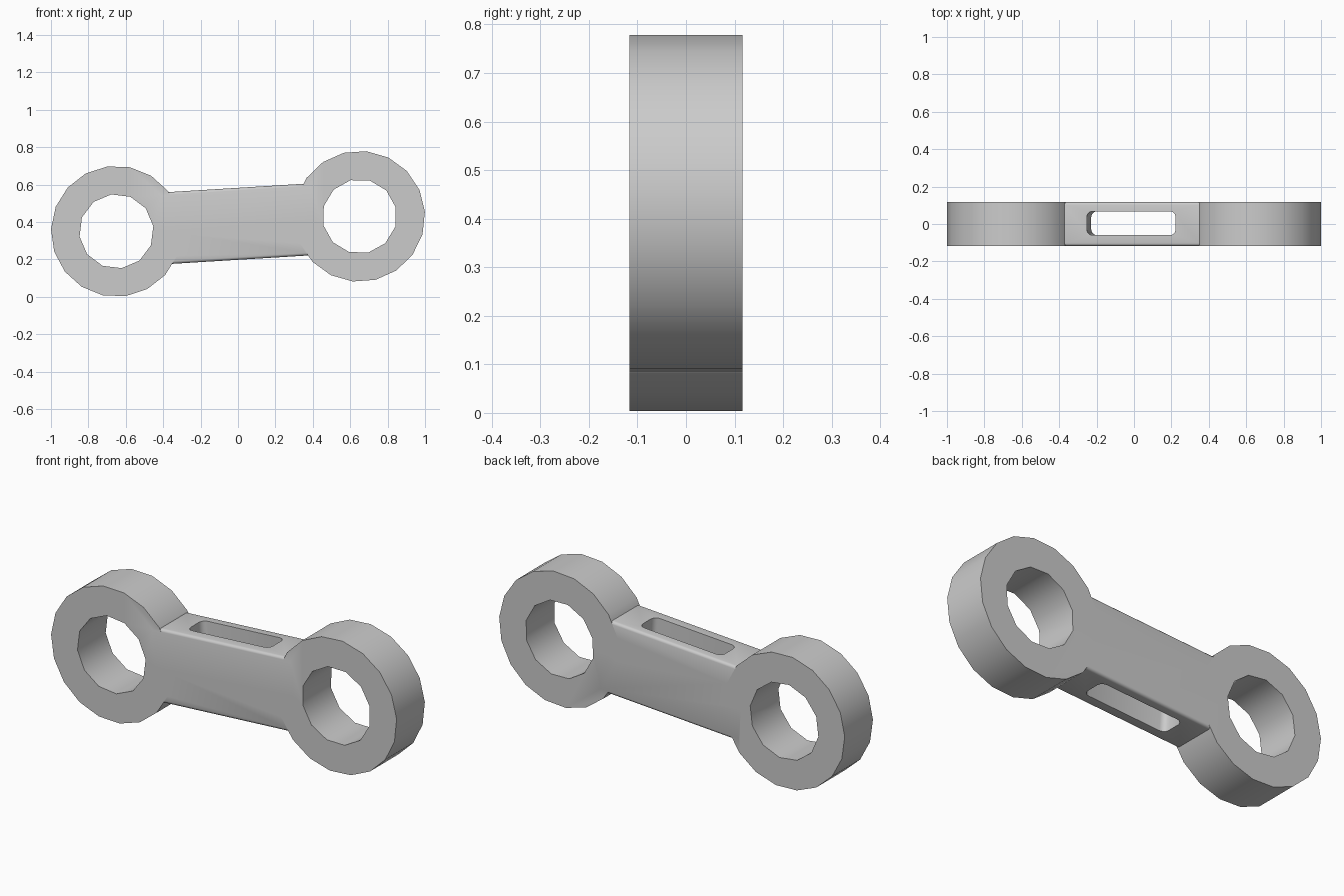
import bpy, bmesh
from math import radians, atan2
from mathutils import Matrix, Vector

if "Cube" in bpy.data.objects:
    bpy.data.objects.remove(bpy.data.objects["Cube"])

THICK = 0.233
ENDS = [(-0.65, 0.35, 8), (0.65, 0.43, 14)]      # x, z, spin in degrees
MID = Vector((0, 0, 0.39))
TILT = Matrix.Translation(MID) @ Matrix.Rotation(-atan2(0.08, 1.3), 4, 'Y')


def finish(name, bm):
    mesh = bpy.data.meshes.new(name)
    bm.to_mesh(mesh)
    bm.free()
    ob = bpy.data.objects.new(name, mesh)
    bpy.context.collection.objects.link(ob)
    return ob


def disc(name, x, z, spin, radius, depth, sides):
    bm = bmesh.new()
    bmesh.ops.create_cone(bm, cap_ends=True, segments=sides, radius1=radius,
                          radius2=radius, depth=depth)
    bm.transform(Matrix.Translation((x, 0, z)) @ Matrix.Rotation(radians(90), 4, 'X')
                 @ Matrix.Rotation(radians(spin), 4, 'Z'))
    return finish(name, bm)


def rounded_box(name, size, axis, radius, shift=(0, 0, 0)):
    # box on the tilted link axis, with the edges along one axis rounded
    bm = bmesh.new()
    bmesh.ops.create_cube(bm, size=1)
    bm.transform(Matrix.Diagonal((*size, 1)))
    edges = [e for e in bm.edges
             if abs((e.verts[0].co - e.verts[1].co)[axis]) > 1e-4]
    bmesh.ops.bevel(bm, geom=edges, offset=radius, segments=3, profile=0.5,
                    affect='EDGES')
    bm.transform(TILT @ Matrix.Translation(shift))
    return finish(name, bm)


def combine(target, tool, operation):
    mod = target.modifiers.new(operation.title(), 'BOOLEAN')
    mod.operation, mod.solver, mod.object = operation, 'EXACT', tool
    bpy.context.view_layer.objects.active = target
    bpy.ops.object.modifier_apply(modifier=mod.name)
    bpy.data.objects.remove(tool)


# Connecting bar with rounded long edges
link = rounded_box("link_arm", (0.80, THICK, 0.384), 0, 0.014)

# Round ends, then their through holes
for x, z, spin in ENDS:
    combine(link, disc("end_boss", x, z, spin, 0.35, THICK, 18), 'UNION')
for x, z, spin in ENDS:
    combine(link, disc("hole_cutter", x, z, spin, 0.199, 1, 12), 'DIFFERENCE')

# Slot running through the bar from top to bottom
combine(link, rounded_box("slot_cutter", (0.476, 0.128, 1), 2, 0.03,
                          (-0.003, 0.004, 0)), 'DIFFERENCE')

bpy.ops.object.select_all(action='DESELECT')
link.select_set(True)
bpy.context.view_layer.objects.active = link
bpy.ops.object.shade_smooth_by_angle(angle=radians(40))
